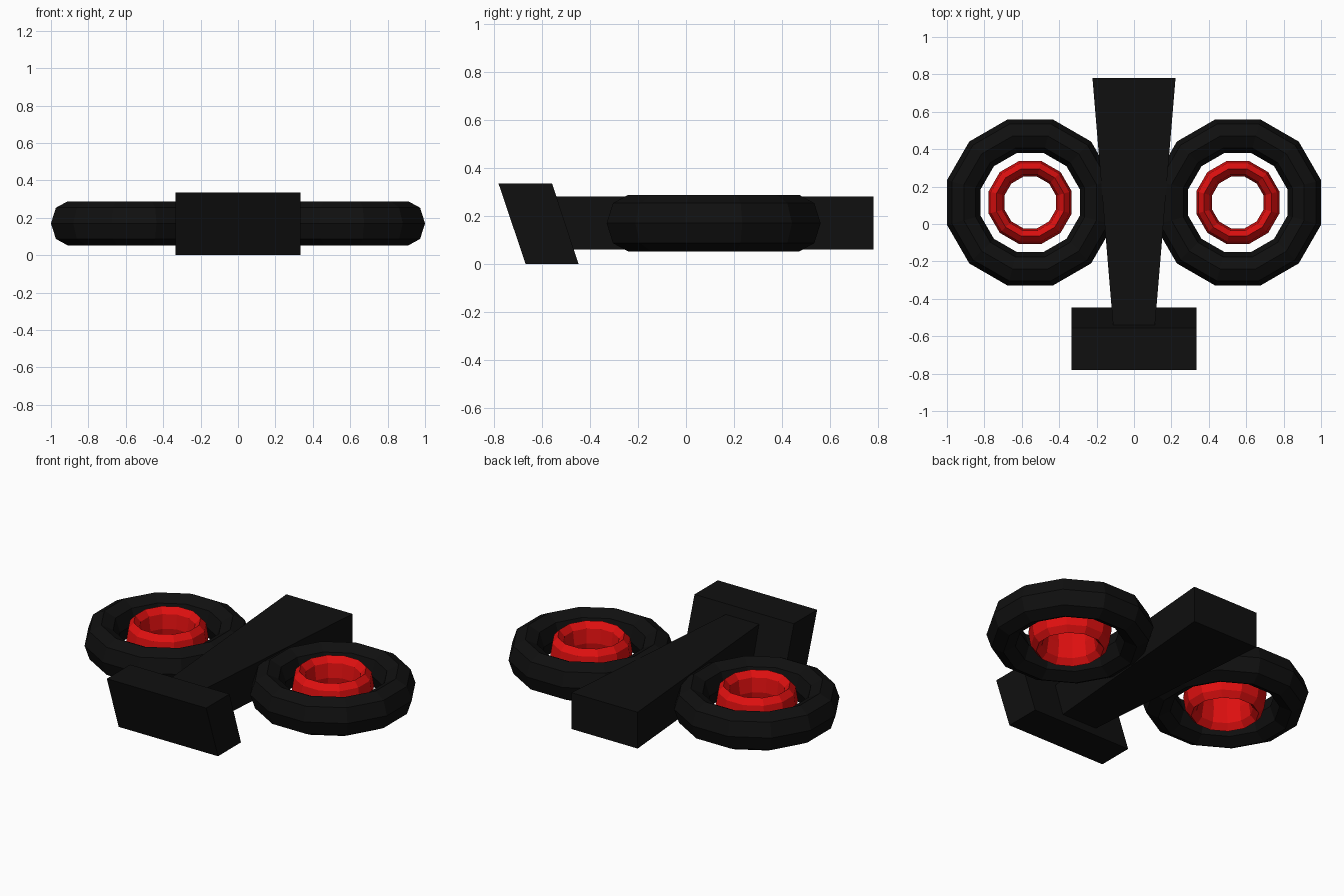
import bpy, math

if "Cube" in bpy.data.objects:
    bpy.data.objects.remove(bpy.data.objects["Cube"])


def material(name, rgb):
    m = bpy.data.materials.new(name)
    m.diffuse_color = (*rgb, 1)
    m.use_nodes = True
    m.node_tree.nodes["Principled BSDF"].inputs["Base Color"].default_value = m.diffuse_color
    return m


BLACK = material("black", (0.005, 0.005, 0.005))
RED = material("red", (0.75, 0.005, 0.005))


def ring(name, x, y, apothem, half_width, half_height, mat):
    """Twelve-sided ring with an eight-sided, vertically stretched section."""
    k = 1 / math.cos(math.radians(15))
    minor = half_width * k
    bpy.ops.mesh.primitive_torus_add(
        major_segments=12, minor_segments=8,
        major_radius=apothem * k, minor_radius=minor,
        location=(x, y, 0.17), rotation=(0, 0, math.radians(15)))
    ob = bpy.context.object
    ob.name = name
    ob.scale.z = half_height / minor
    ob.data.materials.append(mat)


def prism(name, lower, upper, mat):
    """Solid between two matching quads."""
    faces = [(3, 2, 1, 0), (4, 5, 6, 7)]
    faces += [(i, (i + 1) % 4, (i + 1) % 4 + 4, i + 4) for i in range(4)]
    me = bpy.data.meshes.new(name)
    me.from_pydata(lower + upper, [], faces)
    me.materials.append(mat)
    ob = bpy.data.objects.new(name, me)
    bpy.context.collection.objects.link(ob)


# Paired rings: black outer ring with a loose red ring inside
for side, sx in (("left", -1), ("right", 1)):
    ring(side + "_outer_ring", sx * 0.555, 0.115, 0.355, 0.09, 0.118, BLACK)
    ring(side + "_inner_ring", sx * 0.555, 0.115, 0.18, 0.042, 0.118, RED)

# Central stem, widening towards the back
outline = [(-0.107, -0.6), (0.107, -0.6), (0.222, 0.78), (-0.222, 0.78)]
prism("stem", [(x, y, 0.06) for x, y in outline],
      [(x, y, 0.28) for x, y in outline], BLACK)

# Slanted block across the front
w = 0.333
prism("front_block",
      [(-w, -0.667, 0), (w, -0.667, 0), (w, -0.447, 0), (-w, -0.447, 0)],
      [(-w, -0.78, 0.335), (w, -0.78, 0.335), (w, -0.557, 0.335), (-w, -0.557, 0.335)],
      BLACK)
